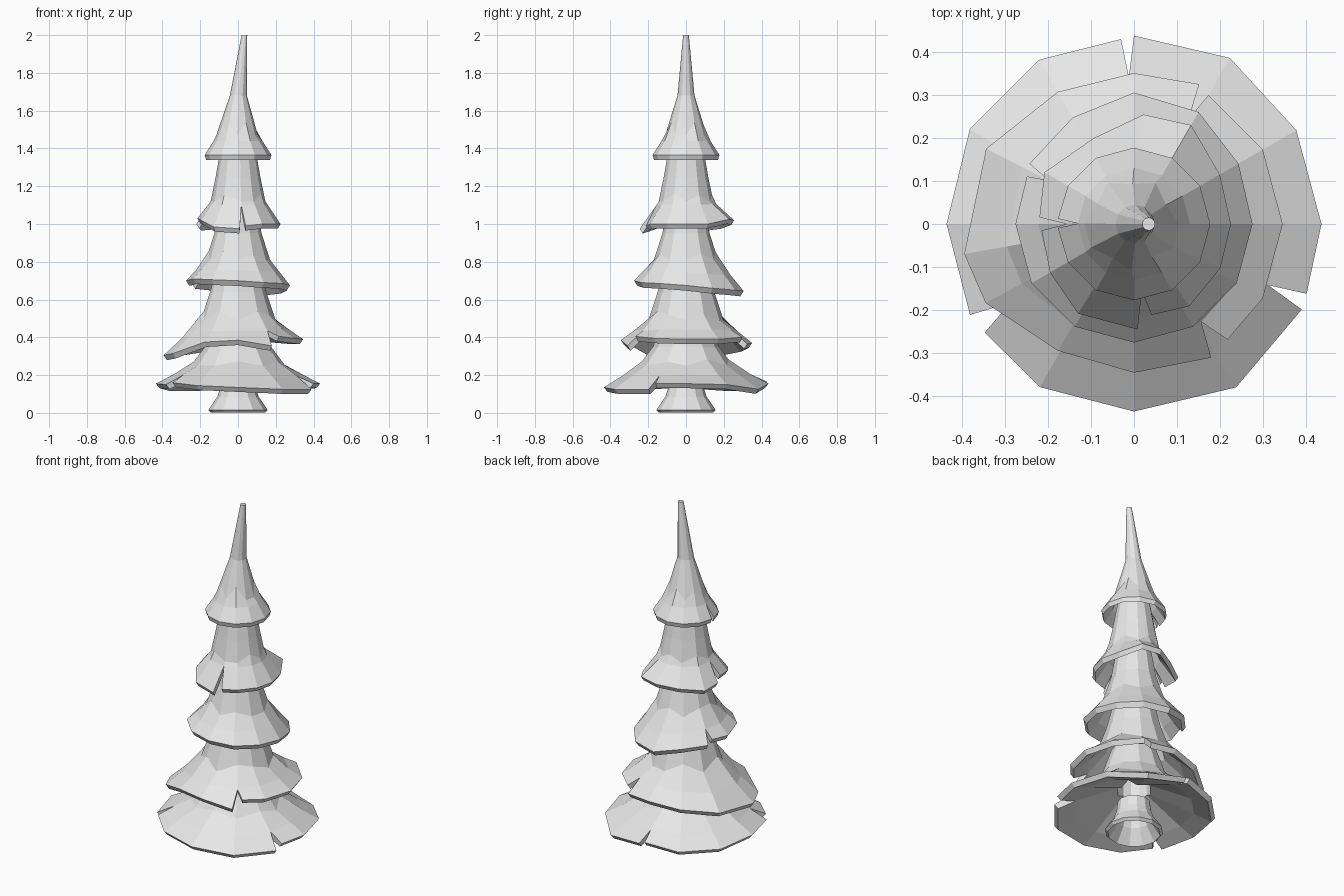
import bpy, bmesh, math, random

if "Cube" in bpy.data.objects:
    bpy.data.objects.remove(bpy.data.objects["Cube"])

random.seed(4)

grey = bpy.data.materials.new("light grey")
grey.diffuse_color = (0.8, 0.8, 0.8, 1)
grey.use_nodes = True
grey.node_tree.nodes["Principled BSDF"].inputs["Base Color"].default_value = grey.diffuse_color


def lerp(a, b, t):
    return a + (b - a) * t


def skirt(name, rim, outer, under, lip, slits=(), cut=0.5, zigzag=0.35, cap=False):
    """Faceted hollow skirt. rim: (degrees, radius, z) points. outer and under: rings
    (radius, z, x shift) upwards from the rim, outside and inside. lip: inward and downward
    size of the rim band. slits: rim points cut apart from the next one, up to the
    fraction cut of the way to the first ring."""
    n = len(rim)
    bm = bmesh.new()
    merged = [list(p) for p in rim]
    for i in slits:
        j = (i + 1) % n
        merged[i] = merged[j] = [(p + q) / 2 for p, q in zip(rim[i], rim[j])]

    def row(points, split=False):
        verts = []
        for i, (a, r, z, x) in enumerate(points):
            if not split and i - 1 in slits:
                verts.append(verts[-1])
            else:
                t = math.radians(a)
                verts.append(bm.verts.new((x + r * math.cos(t), r * math.sin(t), z)))
        return verts

    # Alternate points of the first ring climb towards the second one
    climb = [random.uniform(0.5, 1) * zigzag if i % 2 else 0 for i in range(n)]

    def rings(profile, low, fraction):
        knee, above = profile[0], profile[1]
        points = [[(a, lerp(r, knee[0], fraction), lerp(z, knee[1], fraction), 0)
                   for a, r, z in low]]
        points.append([(p[0], *(lerp(k, u, c) for k, u in zip(knee, above)))
                       for p, c in zip(merged, climb)])
        points += [[(p[0], *ring) for p in merged] for ring in profile[1:]]
        return [row(p) for p in points]

    dr, dz = lip
    low_in = [(a, r - dr, z - dz) for a, r, z in merged]
    r0 = rim[0][1]
    in_cut = cut * (r0 - outer[0][0]) / (r0 - dr - under[0][0])
    out_rows = rings(outer, merged, cut)
    in_rows = rings(under, low_in, min(in_cut, 0.95))
    rim_out = row([(a, r, z, 0) for a, r, z in rim], True)
    rim_in = row([(a, r - dr, z - dz, 0) for a, r, z in rim], True)
    rows = in_rows[::-1] + [rim_in, rim_out] + out_rows
    pairs = list(zip(rows, rows[1:]))
    if cap:
        for end in (rows[0], rows[-1]):
            bm.faces.new([v for i, v in enumerate(end) if i - 1 not in slits])
    else:
        pairs.append((rows[-1], rows[0]))
    for low, high in pairs:
        for i in range(n):
            j = (i + 1) % n
            if i not in slits:
                bm.faces.new((low[i], low[j], high[j], high[i]))
    # Side walls of the slits
    for i in slits:
        for k in (i, (i + 1) % n):
            bm.faces.new((out_rows[0][k], rim_out[k], rim_in[k], in_rows[0][k]))
    bmesh.ops.recalc_face_normals(bm, faces=bm.faces)
    mesh = bpy.data.meshes.new(name)
    bm.to_mesh(mesh)
    bm.free()
    mesh.materials.append(grey)
    bpy.context.collection.objects.link(bpy.data.objects.new(name, mesh))


def circle(r, z, n=12):
    return [(360 * i / n, r, z) for i in range(n)]


# Short flared hollow trunk
skirt("trunk", circle(0.157, 0.016),
      [(0.11, 0.085, 0), (0.095, 0.13, 0), (0.088, 0.19, 0)],
      [(0.088, 0.085, 0), (0.075, 0.13, 0), (0.068, 0.19, 0)], (0.015, 0.015), zigzag=0)

# Lowest branch skirt, with a dished underside
skirt("branch_tier_1",
      [(0, .435, .155), (30, .435, .15), (60, .445, .125), (90, .437, .155), (94, .43, .165),
       (120, .44, .14), (150, .44, .14), (180, .435, .155), (209, .435, .15), (216, .428, .16),
       (240, .437, .145), (270, .435, .135), (302, .447, .125), (333, .437, .125),
       (338, .432, .155)],
      [(0.25, 0.25, 0), (0.175, 0.35, 0), (0.125, 0.5, 0)],
      [(0.09, 0.25, 0), (0.088, 0.35, 0), (0.085, 0.5, 0)],
      (0.02, 0.024), slits=(3, 8, 13))

# Second skirt, drooping on the left
skirt("branch_tier_2",
      [(0, .345, .39), (30, .345, .39), (60, .345, .40), (65, .358, .365), (90, .35, .37),
       (120, .354, .35), (153, .385, .325), (190, .4, .305), (208, .39, .315), (239, .343, .375),
       (270, .345, .385), (300, .358, .355), (309, .345, .405), (330, .345, .395)],
      [(0.2, 0.49, 0), (0.15, 0.64, 0), (0.11, 0.8, 0)],
      [(0.17, 0.475, 0), (0.125, 0.62, 0), (0.085, 0.8, 0)],
      (0.018, 0.026), slits=(2, 11))

# Third skirt, drooping at the back
skirt("branch_tier_3",
      [(0, .275, .675), (30, .28, .66), (60, .3, .65), (90, .305, .645), (120, .285, .675),
       (150, .28, .685), (156, .272, .71), (180, .275, .70), (210, .275, .71), (240, .275, .705),
       (270, .275, .70), (300, .275, .69), (330, .275, .685)],
      [(0.17, 0.81, 0), (0.125, 0.95, 0), (0.1, 1.1, 0)],
      [(0.145, 0.8, 0), (0.1, 0.94, 0), (0.075, 1.1, 0)],
      (0.018, 0.028), slits=(5,))

# Fourth skirt
skirt("branch_tier_4",
      [(0, .225, 1.0), (30, .23, 1.0), (60, .265, 1.025), (85, .255, 1.02), (115, .22, 1.0),
       (150, .24, .99), (176, .22, 1.0), (184, .215, 1.03), (210, .225, 1.02), (238, .245, .985),
       (272, .245, .975), (281, .215, .99), (304, .23, 1.0), (333, .225, 1.0)],
      [(0.145, 1.12, 0), (0.12, 1.24, 0), (0.085, 1.44, 0)],
      [(0.122, 1.11, 0), (0.097, 1.23, 0), (0.06, 1.44, 0)],
      (0.015, 0.025), slits=(6, 10), cut=0.85)

# Leaning spire
skirt("spire",
      [(a, .177, 1.365) for a in (0, 30, 60, 90, 120, 150, 176, 183, 210, 240, 270, 300, 330)],
      [(0.11, 1.47, -.005), (0.045, 1.68, 0.002), (0.015, 2.0, 0.034)],
      [(0.088, 1.46, -.005), (0.03, 1.65, 0.001), (0.008, 1.9, 0.024)],
      (0.008, 0.025), slits=(6,), cut=0.7, cap=True)
